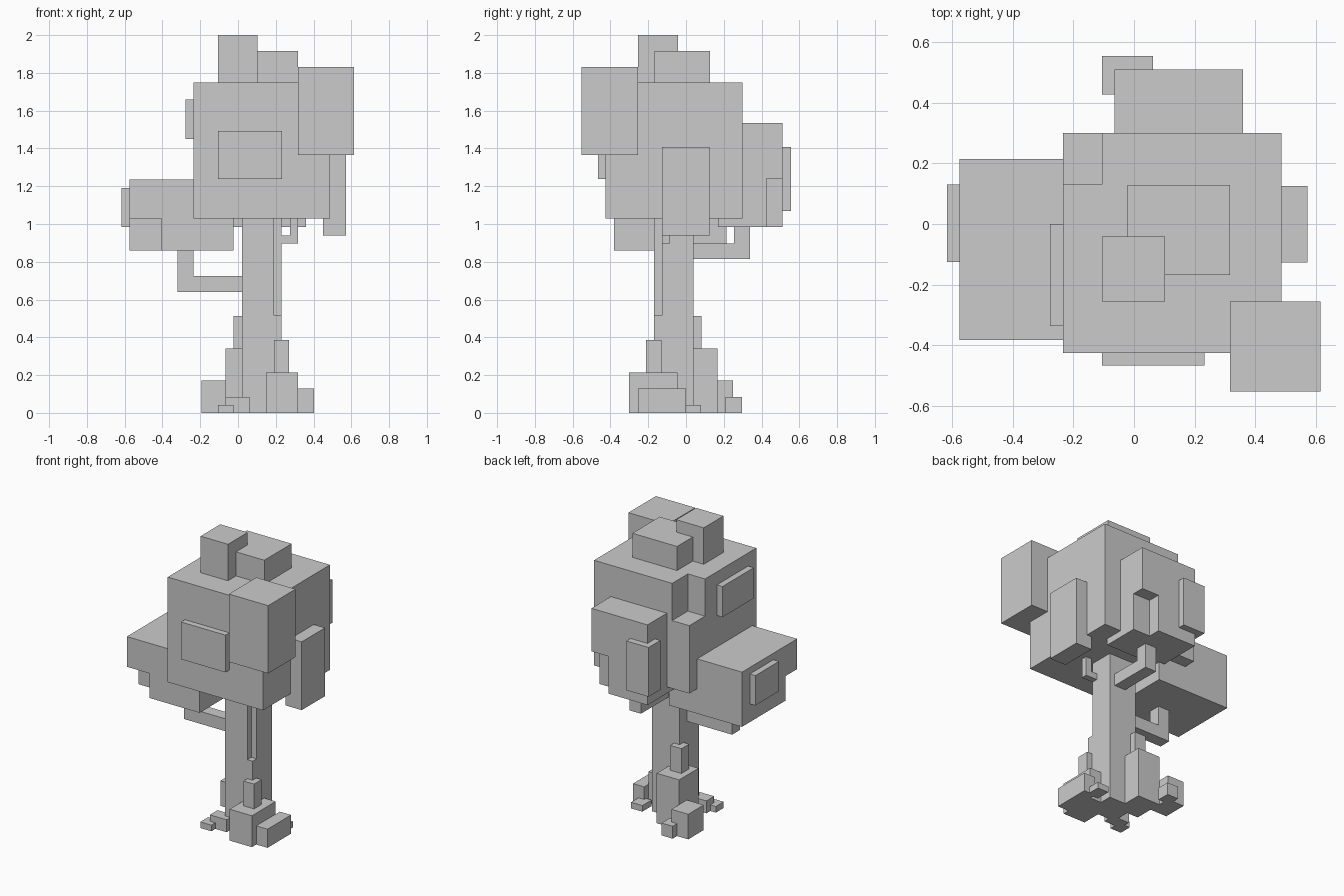
import bpy
import bmesh


def box(name, x0, x1, y0, y1, z0, z1):
    """Flat-faced block given by its extents."""
    bm = bmesh.new()
    bmesh.ops.create_cube(bm, size=1)
    for v in bm.verts:
        v.co = ((x0 + x1) / 2 + v.co.x * (x1 - x0),
                (y0 + y1) / 2 + v.co.y * (y1 - y0),
                (z0 + z1) / 2 + v.co.z * (z1 - z0))
    me = bpy.data.meshes.new(name)
    bm.to_mesh(me)
    bm.free()
    ob = bpy.data.objects.new(name, me)
    bpy.context.collection.objects.link(ob)
    return ob


def notch(ob, *extents):
    """Cut a corner block out of ob."""
    cutter = box(ob.name + "_cutter", *extents)
    mod = ob.modifiers.new("notch", 'BOOLEAN')
    mod.operation = 'DIFFERENCE'
    mod.solver = 'EXACT'
    mod.object = cutter
    bpy.context.view_layer.objects.active = ob
    bpy.ops.object.modifier_apply(modifier=mod.name)
    bpy.data.objects.remove(cutter)


# trunk with a groove in its front right corner
trunk = box("trunk", 0.02, 0.23, -0.17, 0.04, 0, 1.03)
notch(trunk, 0.19, 0.3, -0.3, -0.127, 0.515, 1.1)

# main crown, upper back left corner missing
crown = box("crown", -0.235, 0.487, -0.425, 0.30, 1.03, 1.75)
notch(crown, -0.3, -0.105, 0.13, 0.4, 1.495, 1.8)

# left leaf mass, lower front corner missing
left_leaves = box("left_leaves", -0.575, -0.023, -0.382, 0.215, 0.86, 1.235)
notch(left_leaves, -0.7, -0.405, -0.5, -0.255, 0.8, 1.028)

# back leaf mass, lower right corner missing
back_leaves = box("back_leaves", -0.065, 0.36, 0.17, 0.51, 0.985, 1.535)
notch(back_leaves, 0.23, 0.5, 0.425, 0.6, 0.9, 1.24)

# smaller leaf clumps
for name, *e in [
    ("top_leaves_tall", -0.105, 0.103, -0.255, -0.042, 1.75, 2.0),
    ("top_leaves_low", -0.022, 0.317, -0.168, 0.128, 1.75, 1.915),
    ("corner_leaves", 0.317, 0.615, -0.552, -0.255, 1.365, 1.83),
    ("right_leaves", 0.45, 0.572, -0.127, 0.125, 0.94, 1.408),
    ("front_leaf_plate", -0.105, 0.232, -0.467, -0.40, 1.238, 1.493),
    ("left_upper_plate", -0.277, -0.22, -0.337, 0.0, 1.45, 1.66),
    ("left_end_plate", -0.617, -0.56, -0.125, 0.13, 0.985, 1.19),
    ("back_leaf_plate", -0.105, 0.063, 0.428, 0.555, 1.07, 1.408),
]:
    box(name, *e)

# bent branches: a horizontal arm and an upright tip
for name, *e in [
    ("left_branch_arm", -0.32, 0.05, -0.125, -0.042, 0.64, 0.725),
    ("left_branch_tip", -0.32, -0.235, -0.125, -0.042, 0.725, 0.87),
    ("back_branch_arm", 0.105, 0.19, 0.02, 0.338, 0.815, 0.898),
    ("back_branch_tip", 0.105, 0.19, 0.255, 0.338, 0.898, 1.0),
    ("right_branch_arm", 0.21, 0.317, -0.127, -0.085, 0.898, 0.94),
    ("right_branch_tip", 0.275, 0.317, -0.127, -0.085, 0.94, 1.04),
]:
    box(name, *e)

# roots
for name, *e in [
    ("right_root", 0.148, 0.317, -0.302, -0.045, 0, 0.215),
    ("right_root_top", 0.19, 0.27, -0.212, -0.13, 0.215, 0.385),
    ("right_root_toe", 0.317, 0.402, -0.255, 0.0, 0, 0.128),
    ("right_root_tip", 0.275, 0.36, -0.02, 0.08, 0, 0.042),
    ("back_root", -0.065, 0.105, -0.042, 0.167, 0, 0.342),
    ("back_root_top", -0.023, 0.062, 0.0, 0.082, 0.342, 0.512),
    ("back_root_toe", -0.192, -0.065, 0.083, 0.25, 0, 0.172),
    ("back_root_tip", -0.107, -0.023, 0.21, 0.297, 0, 0.085),
    ("front_root", -0.065, 0.062, -0.212, -0.128, 0, 0.085),
    ("front_root_tip", -0.107, -0.023, -0.255, -0.17, 0, 0.042),
]:
    box(name, *e)
